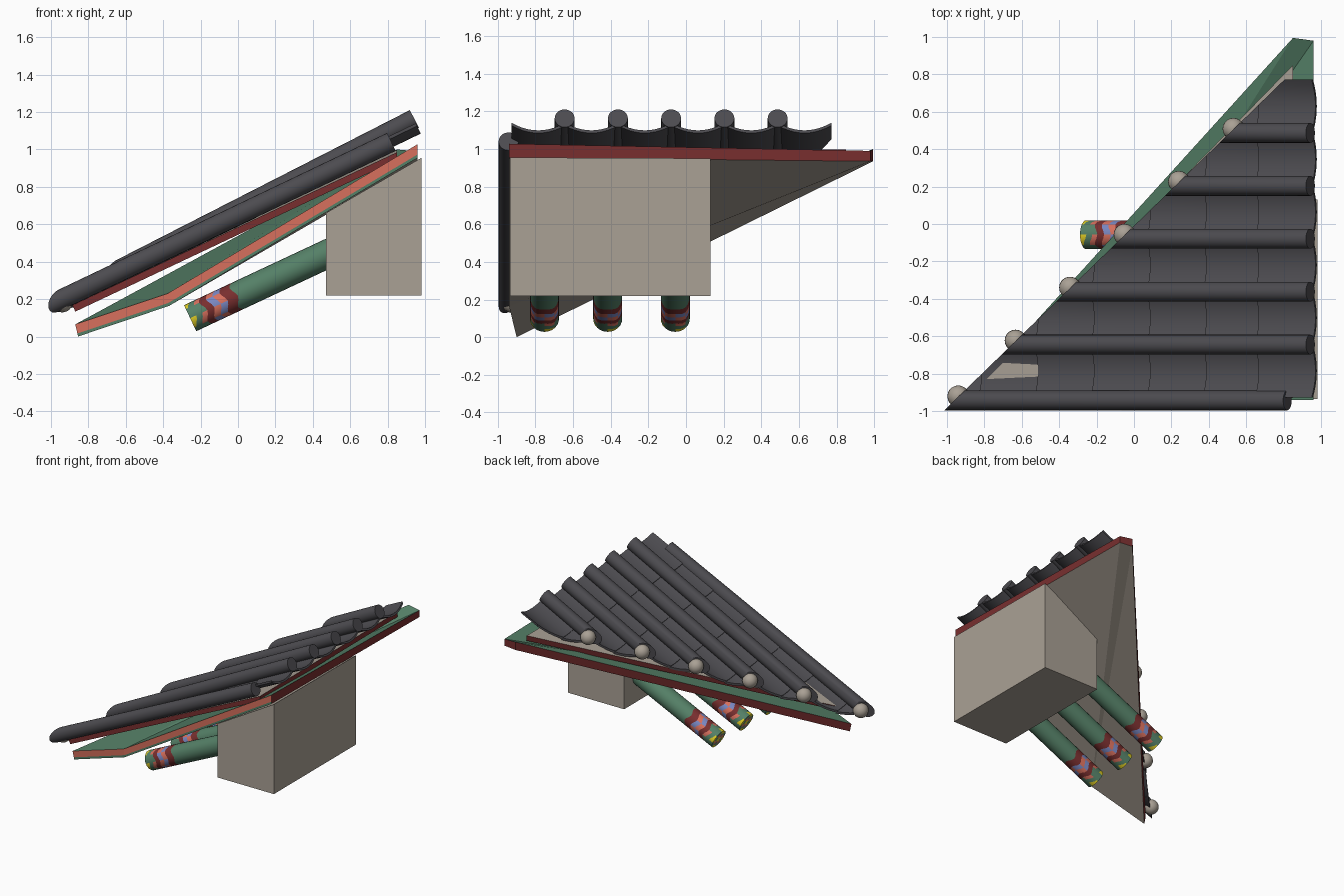
import bpy, bmesh, math
from mathutils import Vector, Matrix

if "Cube" in bpy.data.objects:
    bpy.data.objects.remove(bpy.data.objects["Cube"])


def mat(name, rgb):
    m = bpy.data.materials.new(name)
    m.diffuse_color = (*rgb, 1)
    m.use_nodes = True
    m.node_tree.nodes["Principled BSDF"].inputs["Base Color"].default_value = m.diffuse_color
    return m


TILE, BEIGE, GREEN, RED, CORAL, YELLOW, BLUE = range(7)
MATS = [mat("charcoal tile", (.073, .071, .080)), mat("warm grey plaster", (.40, .355, .30)),
        mat("painted green", (.090, .215, .135)), mat("dark red", (.19, .028, .028)),
        mat("coral", (.68, .16, .11)), mat("yellow", (.75, .62, .02)), mat("soft blue", (.19, .24, .53))]


def finish(bm, name, smooth=True):
    bmesh.ops.recalc_face_normals(bm, faces=bm.faces)
    me = bpy.data.meshes.new(name)
    bm.to_mesh(me)
    bm.free()
    for m in MATS:
        me.materials.append(m)
    ob = bpy.data.objects.new(name, me)
    bpy.context.collection.objects.link(ob)
    if smooth:
        bpy.ops.object.select_all(action='DESELECT')
        ob.select_set(True)
        bpy.context.view_layer.objects.active = ob
        bpy.ops.object.shade_smooth_by_angle(angle=math.radians(40))
    return ob


def face(bm, verts, m):
    f = bm.faces.new(verts)
    f.material_index = m
    return f


def slab(name, bottom, top, tops, side_mats, bottom_mat, top_mat):
    """Sheet with a lower and upper strip on every side; side_mats = (lower, upper)."""
    bm = bmesh.new()
    mid = [Vector(b).lerp(Vector(t), .25) for b, t in zip(bottom, top)]
    B, M, T = ([bm.verts.new(p) for p in ring] for ring in (bottom, mid, top))
    n = len(B)
    for i in range(n):
        j = (i + 1) % n
        lo, hi = side_mats[i]
        face(bm, (B[i], B[j], M[j], M[i]), lo)
        face(bm, (M[i], M[j], T[j], T[i]), hi)
    for f in tops:
        face(bm, [B[i] for i in f], bottom_mat)
        face(bm, [T[i] for i in f], top_mat)
    return finish(bm, name, False)


# Wall block with sloped top
slab("wall_block",
     [(.47, -.935, .22), (.98, -.935, .22), (.98, .13, .22), (.47, .13, .22)],
     [(.47, -.935, .66), (.98, -.935, .955), (.98, .13, .95), (.47, .13, .675)],
     [(0, 1, 2), (0, 2, 3)], [(BEIGE, BEIGE)] * 4, BEIGE, BEIGE)

# Lower eave board: coral front, dark red other sides, green top, folded at the kink
slab("eave_board",
     [(-.855, -.90, 0), (-.37, -.94, .163), (.96, -.94, .955), (.96, .98, .935), (.85, .995, .935)],
     [(-.87, -.90, .065), (-.38, -.94, .228), (.96, -.94, 1.028), (.96, .98, .99), (.85, .995, 1.0)],
     [(0, 1, 4), (1, 2, 3), (1, 3, 4)],
     [(GREEN, CORAL)] * 2 + [(RED, RED)] * 3, BEIGE, GREEN)

# Upper tile bed board
slab("tile_bed",
     [(-.87, -.93, .133), (.85, -.93, .945), (.85, .85, .955)],
     [(-.885, -.93, .168), (.85, -.93, .985), (.85, .85, .997)],
     [(0, 1, 2)], [(RED, RED)] * 3, BEIGE, BEIGE)


# Tiles are cut by the vertical plane of the diagonal eave
def eave_x(y):
    return (y + .01) / .972


def clip(bm):
    geom = bm.verts[:] + bm.edges[:] + bm.faces[:]
    r = bmesh.ops.bisect_plane(bm, geom=geom, dist=1e-5, plane_co=(eave_x(0), 0, 0),
                               plane_no=(-.972, 1, 0), clear_outer=True)
    cut = [e for e in r["geom_cut"] if isinstance(e, bmesh.types.BMEdge)]
    if cut:
        bmesh.ops.holes_fill(bm, edges=cut, sides=0)


def sweep(bm, profile, x0, x1, z_of, slope, lift0=0, lift1=0):
    """Extrude a (y, v) profile up the slope from x0 to x1, ends square to the slope."""
    c = 1 / math.hypot(1, slope)
    rings = [[bm.verts.new((x - slope * c * (v + l), y, z_of(x) + c * (v + l))) for y, v in profile]
             for x, l in ((x0, lift0), (x1, lift1))]
    a, b = rings
    n = len(a)
    for i in range(n):
        j = (i + 1) % n
        bm.faces.new((a[i], a[j], b[j], b[i]))
    return a, b


FIRST, MAIN = .477, .511
first_z = lambda x: .196 + FIRST * (x + .95)
main_z = lambda x: .196 + MAIN * (x + .95)
roll_y = [-.943] + [-.645 + .283 * i for i in range(5)]

# Cover rolls and their eave end knobs
for i, y in enumerate(roll_y):
    z_of, s, end = (first_z, FIRST, .82) if i == 0 else (main_z, MAIN, .943)
    bm = bmesh.new()
    prof = [(y + .053 * math.cos(k * math.tau / 20), .053 * math.sin(k * math.tau / 20)) for k in range(20)]
    a, b = sweep(bm, prof, -1.3, end, z_of, s)
    bm.faces.new(a)
    bm.faces.new(b)
    clip(bm)
    finish(bm, f"cover_roll_{i + 1}")
    bm = bmesh.new()
    kx, ky = eave_x(y) + .02, y + .022
    bmesh.ops.create_uvsphere(bm, u_segments=20, v_segments=12, radius=.058,
                              matrix=Matrix.Translation((kx, ky, z_of(kx) - .014)))
    for f in bm.faces:
        f.material_index = BEIGE
    finish(bm, f"eave_knob_{i + 1}")

# Concave pan tiles, overlapping in steps up the slope
pan_z = lambda x: main_z(x) - .078
seams = [-1.1, -.81, -.51, -.21, .09, .39, .67, .97]
N = 10
for i in range(6):
    yc = -.785 + .283 * i
    bm = bmesh.new()
    arc = [(yc - .142 + .284 * k / N, .045 * (2 * k / N - 1) ** 2) for k in range(N + 1)]
    prof = arc + [(y, v - .016) for y, v in reversed(arc)]
    for x0, x1 in zip(seams, seams[1:]):
        if x1 < eave_x(yc - .142):
            continue
        a, b = sweep(bm, prof, x0, x1, pan_z, MAIN, .008, 0)
        for r in (a, b):
            for k in range(N):
                bm.faces.new((r[k], r[k + 1], r[2 * N - k], r[2 * N + 1 - k]))
    clip(bm)
    finish(bm, f"pan_tiles_{i + 1}")

# Round rafters with painted wavy bands at the lower end
BANDS = [(0, (YELLOW, GREEN)), (.025, (GREEN, GREEN)), (.06, (CORAL, GREEN)), (.09, (RED, RED)),
         (.13, (CORAL, BLUE)), (.17, (BLUE, CORAL)), (.21, (RED, RED)), (.27, (GREEN, GREEN)), (.95, None)]
SIDES = 24
axis = Vector((1, 0, .468)).normalized()
side, up = Vector((0, 1, 0)), Vector((-axis.z, 0, axis.x))
for n, y in enumerate((-.752, -.416, -.057)):
    bm = bmesh.new()
    base = Vector((-.256, y, .098))

    def ring(t, r, wave):
        out = []
        for k in range(SIDES):
            a = k * math.tau / SIDES
            off = wave * math.cos(4 * a)
            out.append(bm.verts.new(base + axis * (t + off) + (side * math.cos(a) + up * math.sin(a)) * r))
        return out

    rings = [ring(t, .077, .012 if 0 < t < .9 else 0) for t, _ in BANDS]
    for (t, cols), a, b in zip(BANDS, rings, rings[1:]):
        for k in range(SIDES):
            j = (k + 1) % SIDES
            face(bm, (a[k], a[j], b[j], b[k]), cols[k // 3 % 2])
    # painted end disc
    inner, core = ring(0, .055, 0), ring(0, .022, 0)
    for k in range(SIDES):
        j = (k + 1) % SIDES
        face(bm, (rings[0][k], rings[0][j], inner[j], inner[k]), (YELLOW, GREEN)[k // 3 % 2])
        face(bm, (inner[k], inner[j], core[j], core[k]), (GREEN, CORAL)[k // 3 % 2])
    face(bm, core, YELLOW)
    face(bm, rings[-1], GREEN)
    finish(bm, f"rafter_{n + 1}")
